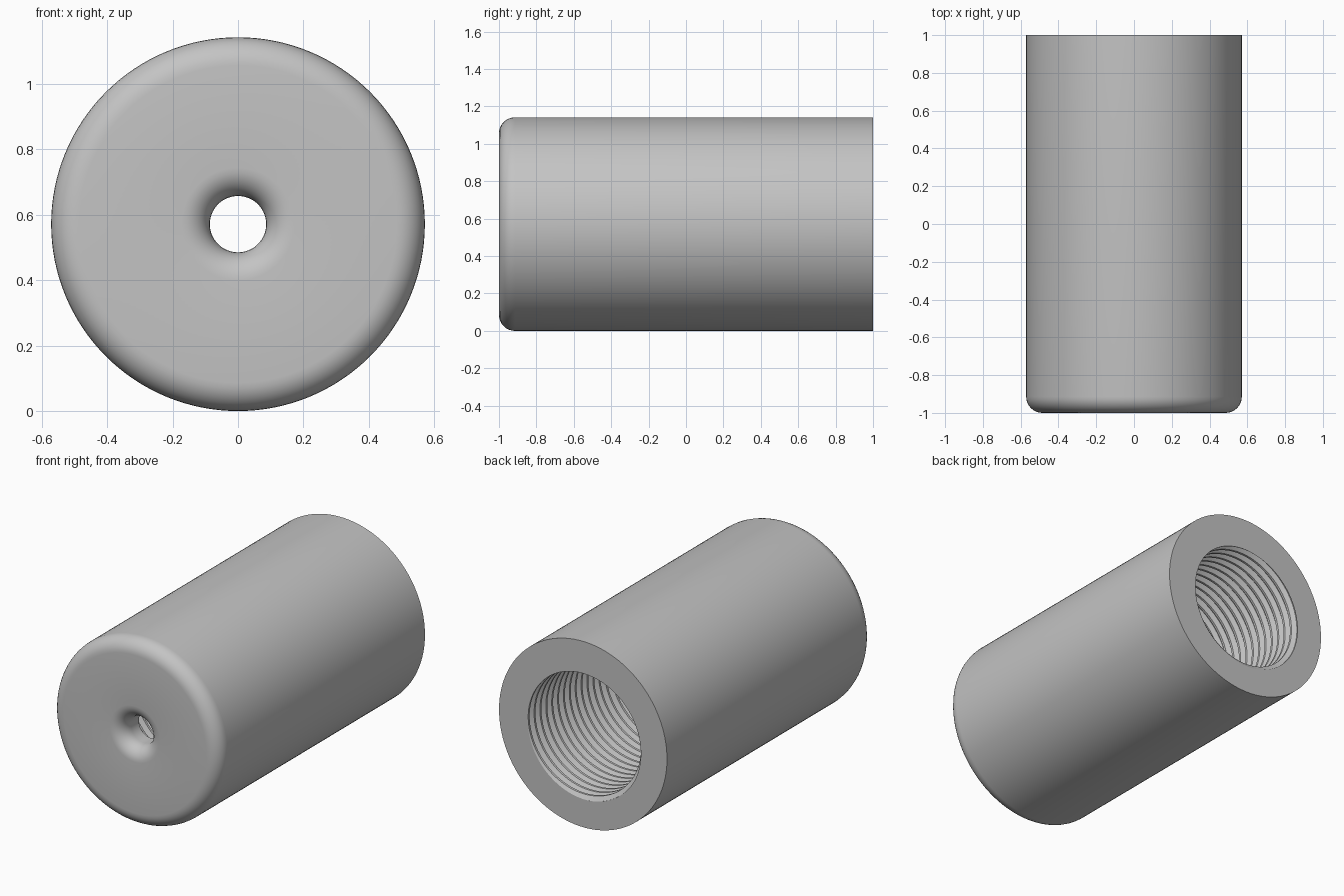
import bpy, bmesh, math

cube = bpy.data.objects.get("Cube")
if cube:
    bpy.data.objects.remove(cube)

SEGMENTS = 128
RADIUS, HOLE, FILLET = 0.571, 0.086, 0.086
FRONT, BACK, FLOOR = -1.0, 1.0, -0.84
CREST, ROOT, PITCH = 0.374, 0.4, 0.057
# One thread turn: fraction of the pitch and radius
TOOTH = [(0.0, CREST), (0.25, CREST), (0.55, ROOT), (0.7, ROOT)]


def arc(r, y, start, end, steps=8):
    """Quarter round in the radius / length plane."""
    angles = [math.radians(start + (end - start) * i / steps) for i in range(steps + 1)]
    return [(r + FILLET * math.cos(a), y + FILLET * math.sin(a)) for a in angles]


def tooth_radius(phase):
    """Thread radius at a fraction of one turn."""
    phase %= 1.0
    for (a, ra), (b, rb) in zip(TOOTH, TOOTH[1:] + [(1.0, CREST)]):
        if phase <= b:
            return ra + (rb - ra) * (phase - a) / (b - a)
    return CREST


def thread_points(turn):
    """Helical bore profile, cut off flat at the mouth and the floor."""
    points = []
    count = math.ceil((BACK - FLOOR) / PITCH) + 1
    for k in range(count, -2, -1):
        for frac, r in reversed(TOOTH):
            y = FLOOR + (k + frac + turn) * PITCH
            if y > BACK or y < FLOOR:
                y = min(max(y, FLOOR), BACK)
                r = tooth_radius((y - FLOOR) / PITCH - turn)
            points.append((r, y))
    return points


# Outer shell: front hole, rounded hole lip, rounded front edge, side, back rim
shell = [(HOLE, FLOOR)]
shell += arc(HOLE + FILLET, FRONT + FILLET, 180, 270)
shell += arc(RADIUS - FILLET, FRONT + FILLET, -90, 0)
shell += [(RADIUS, BACK)]

# Sweep the closed section around the y axis
bm = bmesh.new()
columns = []
for i in range(SEGMENTS + 1):
    turn = i / SEGMENTS
    a = turn * math.tau
    columns.append([bm.verts.new((r * math.cos(a), y, RADIUS + r * math.sin(a)))
                    for r, y in shell + thread_points(turn)])
for left, right in zip(columns, columns[1:]):
    for j in range(len(left)):
        bm.faces.new((left[j - 1], left[j], right[j], right[j - 1]))
bmesh.ops.remove_doubles(bm, verts=bm.verts, dist=0.00005)
bmesh.ops.recalc_face_normals(bm, faces=bm.faces)

mesh = bpy.data.meshes.new("threaded_sleeve")
bm.to_mesh(mesh)
bm.free()
sleeve = bpy.data.objects.new("threaded_sleeve", mesh)
bpy.context.collection.objects.link(sleeve)

# Plain grey metal
grey = bpy.data.materials.new("grey")
grey.use_nodes = True
colour = (0.55, 0.55, 0.55, 1.0)
grey.diffuse_color = colour
grey.node_tree.nodes["Principled BSDF"].inputs["Base Color"].default_value = colour
mesh.materials.append(grey)

bpy.ops.object.select_all(action="DESELECT")
sleeve.select_set(True)
bpy.context.view_layer.objects.active = sleeve
bpy.ops.object.shade_smooth_by_angle(angle=math.radians(30))
